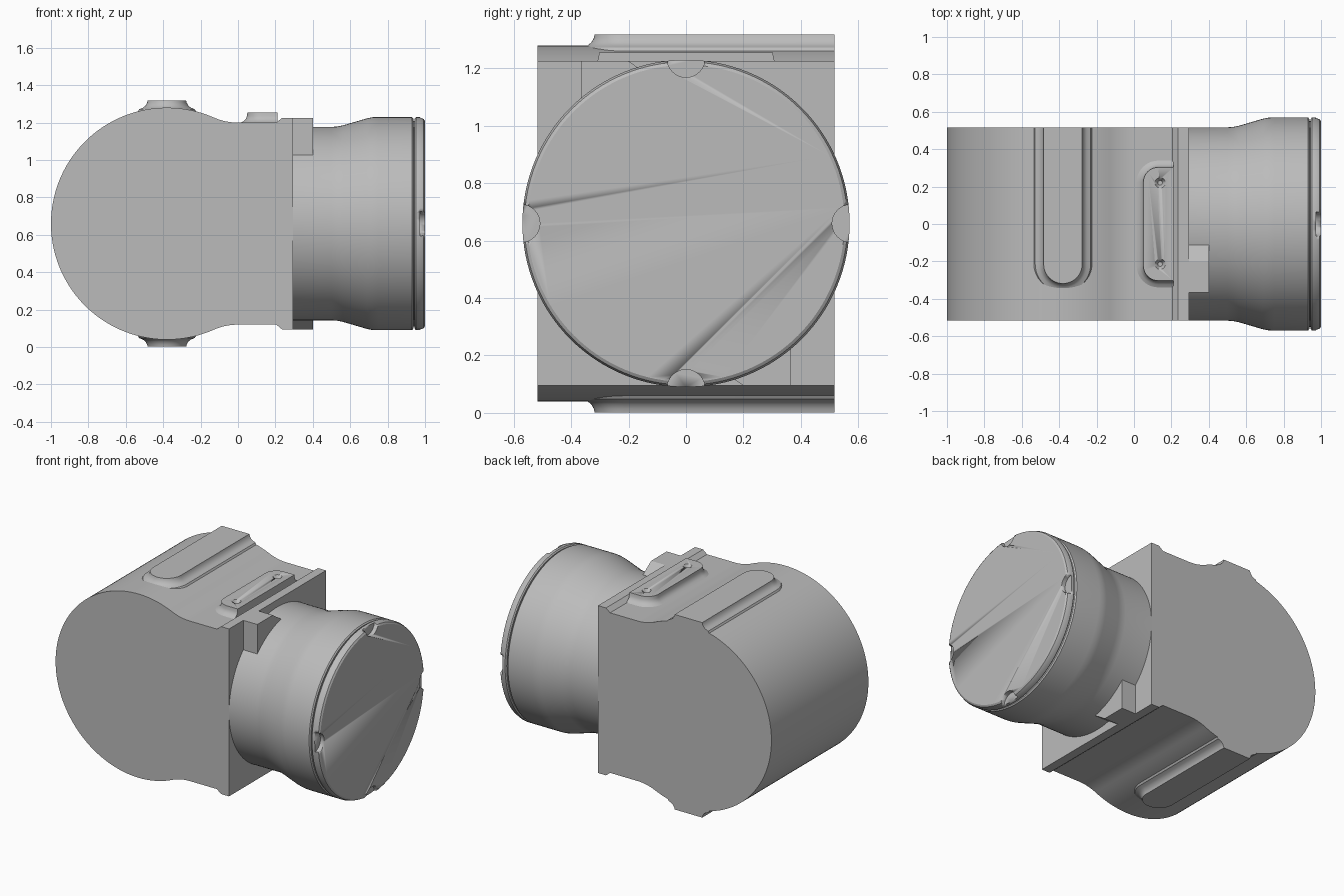
import bpy, bmesh
from math import sin, cos, pi, atan2
from mathutils import Matrix, Vector

cube = bpy.data.objects.get("Cube")
if cube:
    bpy.data.objects.remove(cube, do_unlink=True)

AXIS = 0.66      # height of the barrel axis
HALF = 0.517     # half depth of the housing

grey = bpy.data.materials.new("plain grey")
grey.use_nodes = True
grey.diffuse_color = (0.5, 0.5, 0.5, 1)
grey.node_tree.nodes["Principled BSDF"].inputs["Base Color"].default_value = (0.5, 0.5, 0.5, 1)


def make(name, bm, angle=30):
    bmesh.ops.recalc_face_normals(bm, faces=bm.faces)
    mesh = bpy.data.meshes.new(name)
    bm.to_mesh(mesh)
    bm.free()
    mesh.materials.append(grey)
    obj = bpy.data.objects.new(name, mesh)
    bpy.context.collection.objects.link(obj)
    bpy.ops.object.select_all(action="DESELECT")
    obj.select_set(True)
    bpy.context.view_layer.objects.active = obj
    bpy.ops.object.shade_smooth_by_angle(angle=angle * pi / 180)
    return obj


def loft(loops):
    """Solid skinned through matching closed loops."""
    bm = bmesh.new()
    rings = [[bm.verts.new(p) for p in loop] for loop in loops]
    for a, b in zip(rings, rings[1:]):
        for i in range(len(a)):
            j = (i + 1) % len(a)
            bm.faces.new((a[i], a[j], b[j], b[i]))
    bm.faces.new(rings[0])
    bm.faces.new(rings[-1])
    return bm


def arc(cx, cy, r, start, end, steps):
    return [(cx + r * cos(start + (end - start) * i / steps),
             cy + r * sin(start + (end - start) * i / steps)) for i in range(steps + 1)]


def lathe(profile, sides=128):
    """Solid of (x, radius) stations around the barrel axis."""
    return loft([[(x, y, AXIS + z) for y, z in arc(0, 0, r, 0, 2 * pi, sides)[:-1]]
                 for x, r in profile])


def rod(name, radius, depth, matrix, tip=None):
    bm = bmesh.new()
    bmesh.ops.create_cone(bm, cap_ends=True, segments=32, radius1=tip or radius,
                          radius2=radius, depth=depth, matrix=matrix)
    return make(name, bm)


def cut(obj, cutter):
    mod = obj.modifiers.new("cut", "BOOLEAN")
    mod.operation, mod.solver, mod.object = "DIFFERENCE", "EXACT", cutter
    cutter.hide_render = True
    cutter.hide_set(True)


# Housing: round back blending through a hollow fillet into a square front
tangent = atan2(0.8625, 0.38)
upper = [(0.295, 0.565), (0.235, 0.565), (0.205, 0.54)]
upper += arc(0, 0.8625, 0.3225, -pi / 2, tangent - pi, 10)
upper += arc(-0.38, 0, 0.62, tangent, pi, 48)[1:]
outline = upper + [(x, -z) for x, z in reversed(upper[:-1])]
make("housing", loft([[(x, y, AXIS + z) for x, z in outline] for y in (-HALF, HALF)]))

# Ridges on top and bottom, rounded at the front and flared at the foot
FLARE = [(0, 0), (0.003, -0.012), (0.012, -0.028), (0.025, -0.038), (0.045, -0.046), (0.06, -0.07)]


def ridge_loop(off, z):
    end = arc(-0.38, -0.215, 0.103 + off, pi, 2 * pi, 24)
    return [(x, y, z) for x, y in [(-0.483 - off, HALF)] + end + [(-0.277 + off, HALF)]]


for name, side in (("top_ridge", 1), ("bottom_ridge", -1)):
    make(name, loft([ridge_loop(off, AXIS + side * (0.658 + dz)) for off, dz in FLARE]))

# Mounting pad with two countersunk screw holes
PAD = [(0, 1.255), (0.002, 1.235), (0.008, 1.22), (0.02, 1.208), (0.04, 1.198), (0.04, 1.17)]


def pad_loop(off, z):
    corner = 0.08 + off
    pts = [(0.21, 0.303 + off)]
    pts += arc(0.13, 0.223, corner, pi / 2, pi, 10)
    pts += arc(0.13, -0.223, corner, pi, 1.5 * pi, 10)
    pts.append((0.21, -0.303 - off))
    return [(x, y, z) for x, y in pts]


pad = make("mounting_pad", loft([pad_loop(off, z) for off, z in PAD]))
for y in (-0.215, 0.22):
    cut(pad, rod("screw_hole_cutter", 0.033, 0.04,
                 Matrix.Translation((0.14, y, 1.245)), tip=0.012))

# Corner brackets on opposite sides of the barrel
bracket = [(-0.365, 0.565), (-0.2, 0.565), (-0.06, 0.47), (-0.06, 0.3), (-0.365, 0.3)]
for name, s in (("upper_bracket", 1), ("lower_bracket", -1)):
    make(name, loft([[(x, s * y, AXIS + s * z) for y, z in bracket] for x in (0.28, 0.4)]))

# Barrel: neck widening into the front tube
make("barrel", lathe([(0.28, 0.517), (0.5, 0.517), (0.53, 0.519), (0.56, 0.525), (0.69, 0.563),
                      (0.72, 0.569), (0.75, 0.57), (0.93, 0.57), (0.937, 0.562),
                      (0.937, 0.55), (0.96, 0.55)]))

# End cap with four round notches in its rim
cap = make("end_cap", lathe([(0.945, 0.55), (0.945, 0.562), (0.952, 0.57), (0.975, 0.57),
                             (0.993, 0.563), (1.0, 0.552)]))
turn = Matrix.Rotation(pi / 2, 4, "Y")
for i in range(4):
    a = i * pi / 2
    spot = Vector((1.0, 0.575 * cos(a), AXIS + 0.575 * sin(a)))
    cut(cap, rod("notch_cutter", 0.066, 0.056, Matrix.Translation(spot) @ turn))
